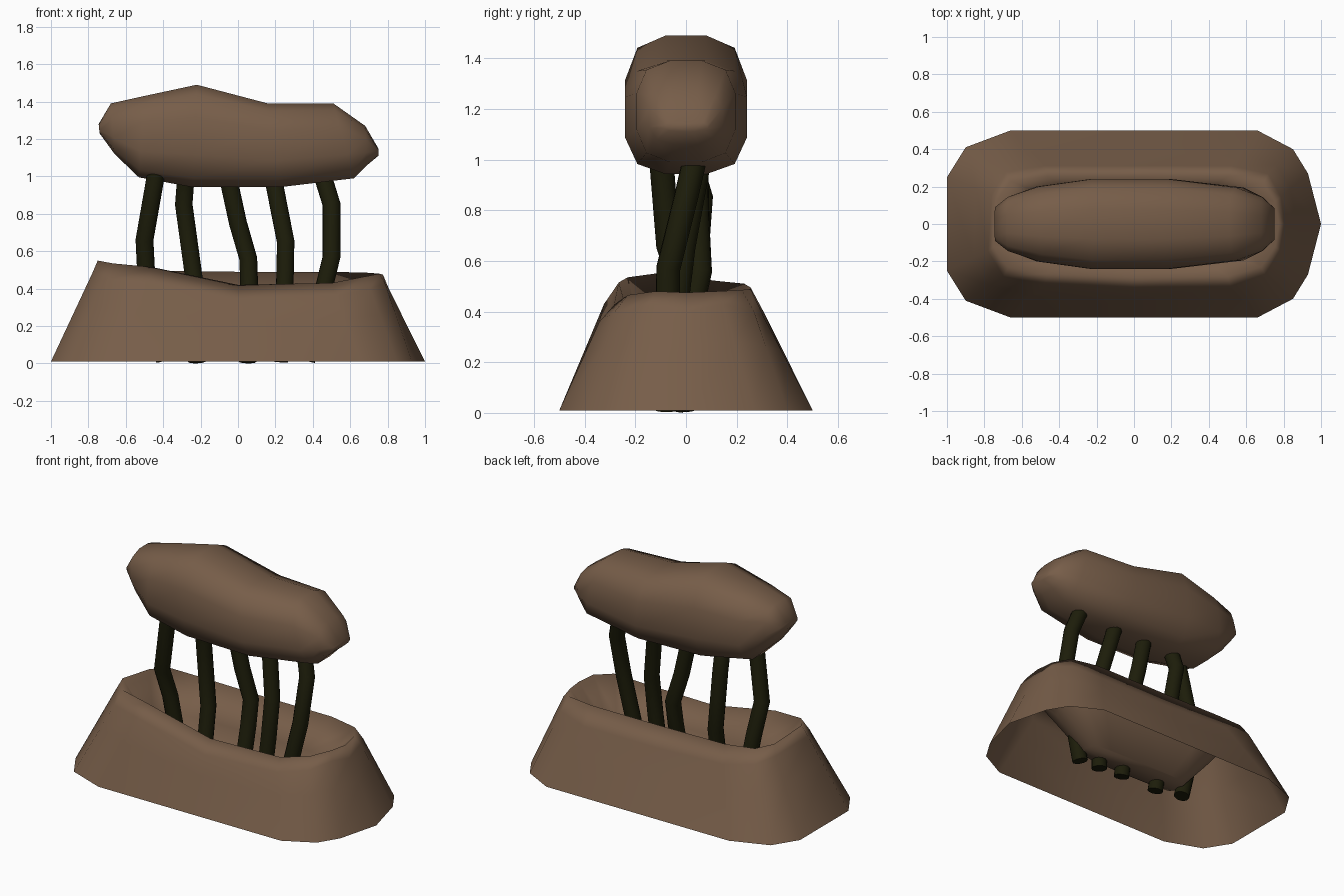
import bpy
import bmesh
from mathutils import Vector

cube = bpy.data.objects.get("Cube")
if cube:
    bpy.data.objects.remove(cube, do_unlink=True)


def material(name, color):
    m = bpy.data.materials.new(name)
    m.use_nodes = True
    m.diffuse_color = color
    m.node_tree.nodes["Principled BSDF"].inputs["Base Color"].default_value = color
    return m


def loft(name, rings, mat, cap_start=True):
    """Skin a list of closed rings with quads, smooth shaded."""
    bm = bmesh.new()
    loops = [[bm.verts.new(p) for p in ring] for ring in rings]
    n = len(loops[0])
    for a, b in zip(loops, loops[1:]):
        for i in range(n):
            j = (i + 1) % n
            bm.faces.new((a[i], a[j], b[j], b[i]))
    if cap_start:
        bm.faces.new(loops[0][::-1])
    bm.faces.new(loops[-1])
    for f in bm.faces:
        f.smooth = True
    if cap_start:
        bmesh.ops.recalc_face_normals(bm, faces=bm.faces)
    mesh = bpy.data.meshes.new(name)
    bm.to_mesh(mesh)
    bm.free()
    mesh.materials.append(mat)
    obj = bpy.data.objects.new(name, mesh)
    bpy.context.collection.objects.link(obj)


brown = material("earth brown", (0.183, 0.11, 0.066, 1))
dark = material("dark olive", (0.012, 0.012, 0.003, 1))

# Hollow mound: footprint, and rim points (x, y, shoulder z, rim z) around it
foot = [(-.66, -.5), (0, -.5), (.66, -.5), (.85, -.4), (.93, -.27), (1, 0),
        (.93, .27), (.85, .4), (.66, .5), (0, .5), (-.66, .5),
        (-.9, .41), (-1, .25), (-1, -.25), (-.9, -.41)]
rim = [(-.46, -.265, .43, .515), (0, -.285, .34, .42), (.5, -.28, .36, .43),
       (.68, -.23, .4, .465), (.755, -.12, .43, .48), (.775, 0, .4, .475),
       (.755, .12, .43, .48), (.69, .22, .4, .485), (.5, .255, .37, .49),
       (0, .255, .37, .49), (-.46, .255, .39, .495),
       (-.66, .23, .43, .51), (-.73, .13, .46, .52),
       (-.75, -.12, .48, .55), (-.67, -.23, .45, .535)]

bottom = [(x, y, .01) for x, y in foot]
shoulder = [(x * 1.04, y * 1.22, z) for x, y, z, _ in rim]
middle = [Vector(a).lerp(Vector(b), .65) for a, b in zip(bottom, shoulder)]
top_rim = [(x, y, z) for x, y, _, z in rim]
pit_wall = [(x * .74, y * .68, .27) for x, y, _, _ in rim]
pit_floor = [(x * .5, y * .32, .06) for x, y, _, _ in rim]
loft("hollow_mound", [bottom, middle, shoulder, top_rim, pit_wall, pit_floor],
     brown, cap_start=False)

# Floating loaf: stations (top x, top z, bottom x, bottom z, half width)
half = [(.33, 1), (.8, .82), (1, .36), (1, -.36), (.8, -.82), (.33, -1)]
section = half + [(-y, z) for y, z in reversed(half)]
stations = [(-.745, 1.28, -.74, 1.23, .09), (-.68, 1.39, -.66, 1.12, .145),
            (-.5, 1.43, -.53, .995, .2), (-.22, 1.49, -.24, .942, .24),
            (.16, 1.39, .22, .942, .24), (.51, 1.39, .62, .99, .195),
            (.68, 1.27, .69, 1.06, .145), (.75, 1.15, .75, 1.11, .085)]
rings = []
for xt, zt, xb, zb, w in stations:
    top, low = Vector((xt, 0, zt)), Vector((xb, 0, zb))
    ring = []
    for y, z in section:
        p = low.lerp(top, (z + 1) / 2)
        ring.append((p.x, y * w, p.z))
    rings.append(ring)
loft("floating_loaf", rings, brown)

# Bent stems joining the mound and the loaf
stems = [
    [(-.435, -.1, 1.03), (-.5, -.07, .66), (-.49, .0, .46), (-.39, -.01, .014)],
    [(-.28, .02, .98), (-.29, .06, .85), (-.235, .03, .45), (-.22, -.06, .01)],
    [(-.05, .04, .98), (0, .045, .75), (.055, .055, .56), (.06, .02, .4), (.05, -.06, .01)],
    [(.19, .05, .98), (.255, -.01, .65), (.25, -.04, .4), (.22, -.07, .01)],
    [(.46, .03, .98), (.5, .0, .85), (.5, -.07, .57), (.365, -.08, .014)],
]
for n, path in enumerate(stems, 1):
    curve = bpy.data.curves.new(f"stem_{n}", "CURVE")
    curve.dimensions = "3D"
    curve.bevel_depth = .048
    curve.bevel_resolution = 4
    curve.use_fill_caps = True
    spline = curve.splines.new("POLY")
    spline.points.add(len(path) - 1)
    for point, co in zip(spline.points, path):
        point.co = (*co, 1)
    spline.use_smooth = True
    curve.materials.append(dark)
    obj = bpy.data.objects.new(f"stem_{n}", curve)
    bpy.context.collection.objects.link(obj)
